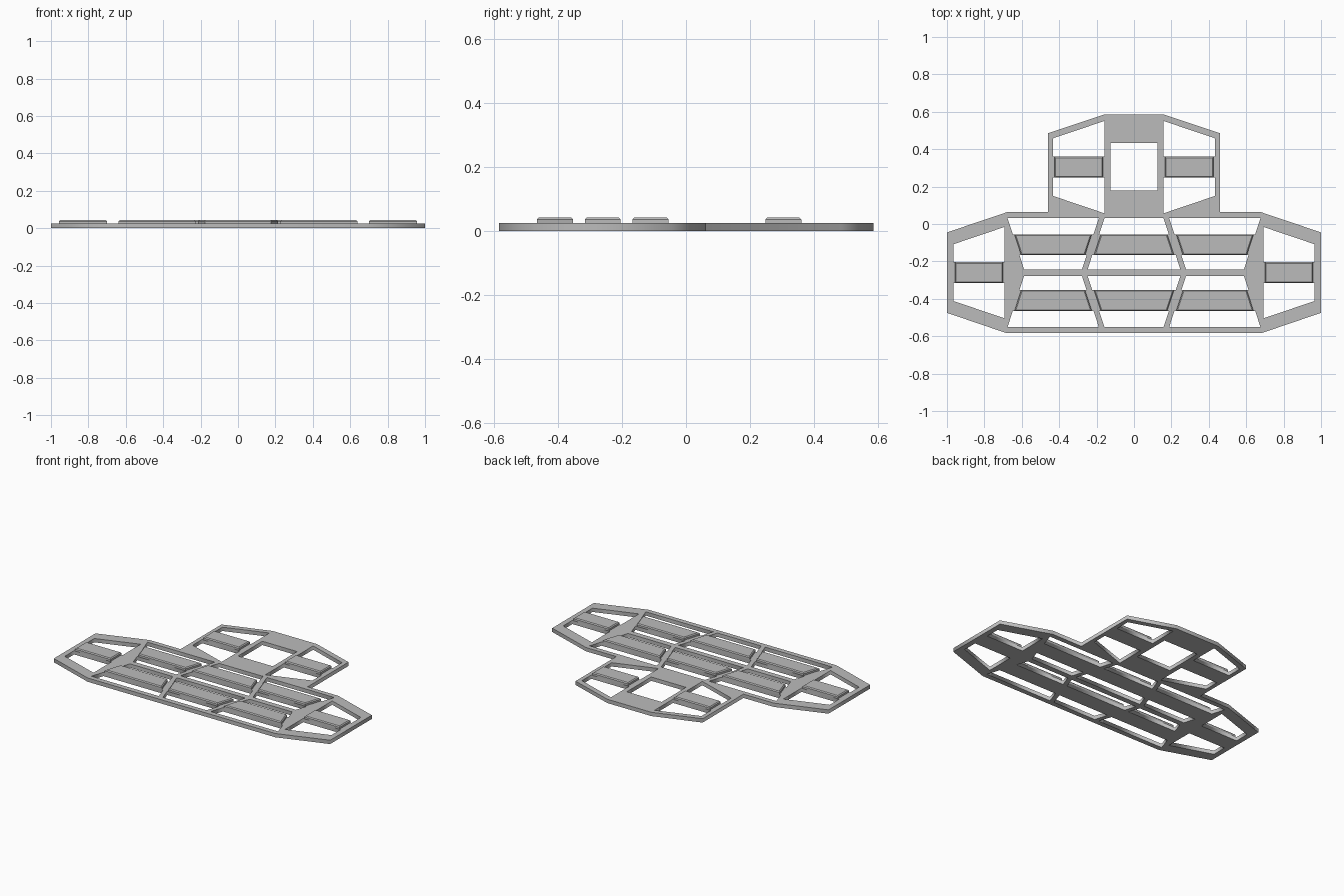
import bpy
import bmesh

cube = bpy.data.objects.get("Cube")
if cube:
    bpy.data.objects.remove(cube, do_unlink=True)

PLATE_TOP, PAD_TOP, BEVEL = 0.025, 0.043, 0.006
MID = -0.26          # y of the main body's own mirror line
GAP = 0.009          # pad margin inside its opening

grey = bpy.data.materials.new("plain grey")
grey.use_nodes = True
grey.diffuse_color = (0.5, 0.5, 0.5, 1)
bsdf = next(n for n in grey.node_tree.nodes if n.type == 'BSDF_PRINCIPLED')
bsdf.inputs["Base Color"].default_value = (0.5, 0.5, 0.5, 1)


def mirror_x(pts):
    return [(-x, y) for x, y in pts]


def mirror_y(pts):
    return [(x, 2 * MID - y) for x, y in pts]


def add_mesh(name, mesh):
    mesh.materials.clear()
    mesh.materials.append(grey)
    obj = bpy.data.objects.new(name, mesh)
    bpy.context.collection.objects.link(obj)
    return obj


def pad(name, pts):
    """Raised pad with a chamfered top edge."""
    bm = bmesh.new()
    base = bm.faces.new([bm.verts.new((x, y, PLATE_TOP - 0.001)) for x, y in pts])
    base.normal_update()
    if base.normal.z < 0:
        base.normal_flip()
    out = bmesh.ops.extrude_face_region(bm, geom=[base])
    top = [v for v in out["geom"] if isinstance(v, bmesh.types.BMVert)]
    for v in top:
        v.co.z = PAD_TOP
    rim = [e for e in bm.edges if all(v in top for v in e.verts)]
    bmesh.ops.bevel(bm, geom=rim, offset=BEVEL, segments=1, affect='EDGES')
    bmesh.ops.recalc_face_normals(bm, faces=bm.faces)
    mesh = bpy.data.meshes.new(name)
    bm.to_mesh(mesh)
    bm.free()
    add_mesh(name, mesh)


def plate(name, loops):
    """Flat plate from an outline followed by its openings."""
    curve = bpy.data.curves.new(name, 'CURVE')
    curve.dimensions = '2D'
    curve.fill_mode = 'BOTH'
    curve.extrude = PLATE_TOP / 2
    for pts in loops:
        spline = curve.splines.new('POLY')
        spline.points.add(len(pts) - 1)
        for p, (x, y) in zip(spline.points, pts):
            p.co = (x, y, 0, 1)
        spline.use_cyclic_u = True
    helper = bpy.data.objects.new(name + "_curve", curve)
    bpy.context.collection.objects.link(helper)
    bpy.context.view_layer.update()
    graph = bpy.context.evaluated_depsgraph_get()
    mesh = bpy.data.meshes.new_from_object(helper.evaluated_get(graph))
    bpy.data.objects.remove(helper, do_unlink=True)
    for v in mesh.vertices:
        v.co.z += PLATE_TOP / 2
    bm = bmesh.new()
    bm.from_mesh(mesh)
    bmesh.ops.remove_doubles(bm, verts=bm.verts, dist=0.0001)
    bmesh.ops.recalc_face_normals(bm, faces=bm.faces)
    bm.to_mesh(mesh)
    bm.free()
    add_mesh(name, mesh)


# Outer silhouette
half = [(0.16, 0.585), (0.46, 0.485), (0.46, 0.063), (0.68, 0.063),
        (1.0, -0.045), (1.0, -0.475), (0.68, -0.584)]
loops = [half + mirror_x(half)[::-1]]

# Square window in the tail
loops.append([(-0.126, 0.18), (0.126, 0.18), (0.126, 0.432), (-0.126, 0.432)])


# Tapered side bays, each crossed by a band carrying a pad
def side_bay(name, x_in, x_out, y_mid, tall, short):
    band = 0.056
    upper = [(x_in, y_mid + band), (x_out, y_mid + band),
             (x_out, y_mid + short), (x_in, y_mid + tall)]
    lower = [(x, 2 * y_mid - y) for x, y in upper]
    m = 0.008
    rect = [(x_in + m, y_mid - band), (x_out - m, y_mid - band),
            (x_out - m, y_mid + band), (x_in + m, y_mid + band)]
    for side, flip in (("left", list), ("right", mirror_x)):
        loops.extend([flip(upper), flip(lower)])
        pad(f"{name}_pad_{side}", flip(rect))


side_bay("tail", 0.158, 0.433, 0.304, 0.247, 0.154)
side_bay("wing", 0.693, 0.965, MID, 0.244, 0.152)

# Slanted bays of the main body
Y_TOP, Y_BAND_TOP, Y_BAND_LOW, Y_LOW = 0.031, -0.055, -0.167, -0.242


def slanted(ends, y0, y1, margin=0.0):
    """Slice of a bay between two heights; ends are left and right x, top then bottom."""
    (l0, r0), (l1, r1) = ends

    def row(y):
        t = (Y_TOP - y) / (Y_TOP - Y_LOW)
        return (l0 + (l1 - l0) * t + margin, y), (r0 + (r1 - r0) * t - margin, y)
    a, b = row(y0)
    c, d = row(y1)
    return [a, b, d, c]


outer_bay = ((0.188, 0.676), (0.278, 0.588))
centre_bay = ((-0.158, 0.158), (-0.248, 0.248))
for name, ends, flip_x in (("left", outer_bay, list), ("right", outer_bay, mirror_x),
                           ("centre", centre_bay, list)):
    for row_name, flip_y in (("back", list), ("front", mirror_y)):
        for y0, y1 in ((Y_TOP, Y_BAND_TOP), (Y_BAND_LOW, Y_LOW)):
            loops.append(flip_y(flip_x(slanted(ends, y0, y1))))
        shape = slanted(ends, Y_BAND_TOP, Y_BAND_LOW, GAP)
        pad(f"{row_name}_pad_{name}", flip_y(flip_x(shape)))

plate("base_frame", loops)
